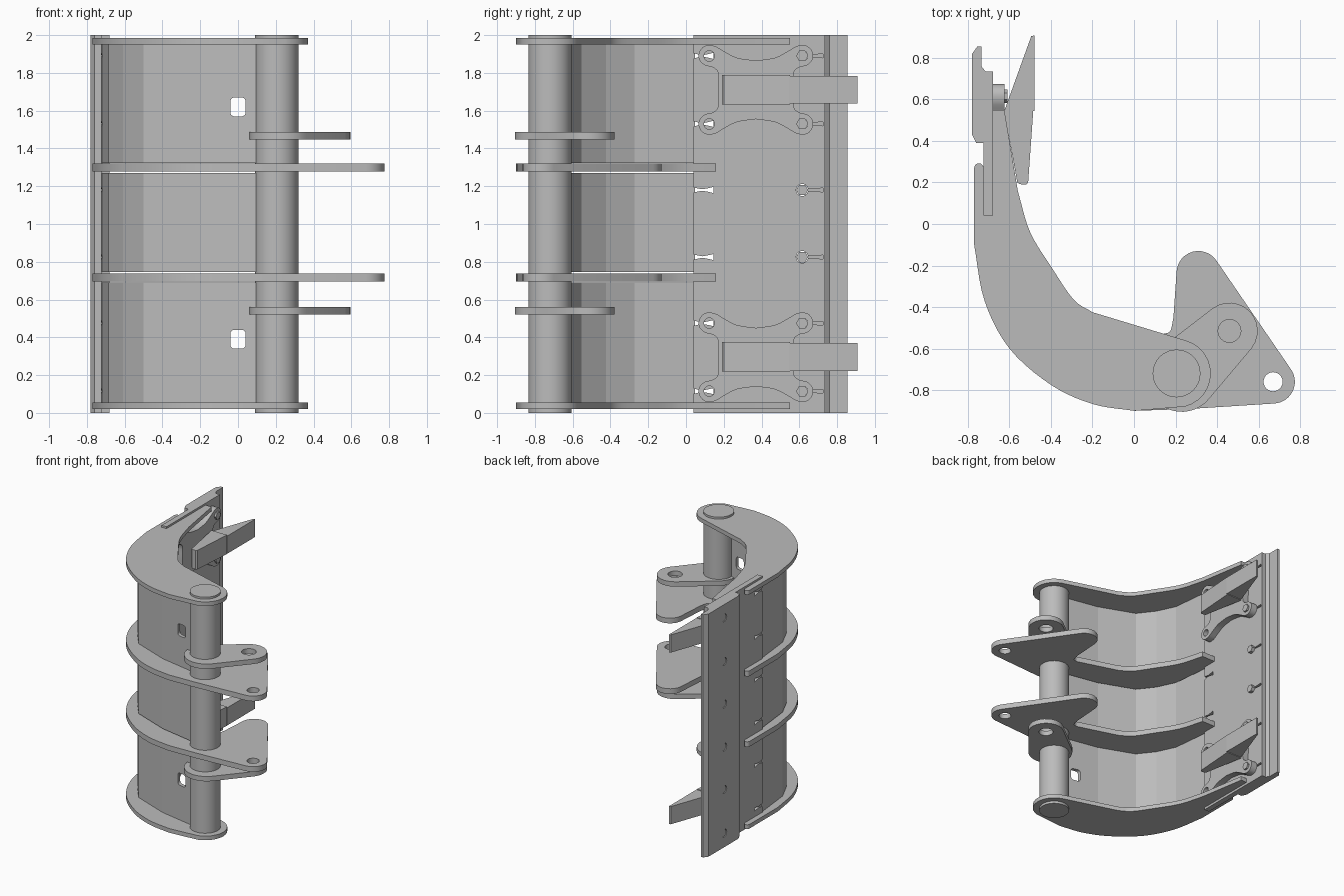
import bpy, bmesh
from math import sin, cos, radians
from mathutils import Vector

if "Cube" in bpy.data.objects:
    bpy.data.objects.remove(bpy.data.objects["Cube"], do_unlink=True)

grey = bpy.data.materials.new("steel_grey")
grey.use_nodes = True
COLOUR = (0.5, 0.5, 0.5, 1)
grey.diffuse_color = COLOUR
grey.node_tree.nodes["Principled BSDF"].inputs["Base Color"].default_value = COLOUR


def arc(cx, cy, r, start, end, n=12):
    angles = [radians(start + (end - start) * i / n) for i in range(n + 1)]
    return [(cx + r * cos(a), cy + r * sin(a)) for a in angles]


def circle(cx, cy, r, n=24):
    return arc(cx, cy, r, 0, 360, n)[:-1]


def spline(points, n=5):
    """Smooth curve through the points."""
    p = [Vector(q) for q in points]
    p = [2 * p[0] - p[1]] + p + [2 * p[-1] - p[-2]]
    out = []
    for a, b, c, d in zip(p, p[1:], p[2:], p[3:]):
        for i in range(n):
            t = i / n
            q = b + (c - a) * t / 2 + (a - 2.5 * b + 2 * c - d / 2) * t**2
            q += (1.5 * (b - c) + (d - a) / 2) * t**3
            out.append(tuple(q))
    return out + [tuple(p[-2])]


def plate(name, outline, lo, hi, axis="z", holes=(), smooth=True):
    """Extrude an outline with holes along one axis."""
    place = {"z": lambda u, v, w: (u, v, w),
             "x": lambda u, v, w: (w, u, v),
             "y": lambda u, v, w: (u, w, v)}[axis]
    bm = bmesh.new()
    edges = []
    for loop in [outline, *holes]:
        vs = [bm.verts.new(place(u, v, lo)) for u, v in loop]
        edges += [bm.edges.new((vs[i - 1], vs[i])) for i in range(len(vs))]
    if holes:
        bmesh.ops.triangle_fill(bm, use_beauty=True, edges=edges, normal=place(0, 0, 1))
    else:
        bm.faces.new(vs)
    new = bmesh.ops.extrude_face_region(bm, geom=bm.faces[:])["geom"]
    bmesh.ops.translate(bm, vec=place(0, 0, hi - lo),
                        verts=[g for g in new if isinstance(g, bmesh.types.BMVert)])
    bmesh.ops.recalc_face_normals(bm, faces=bm.faces[:])
    mesh = bpy.data.meshes.new(name)
    bm.to_mesh(mesh)
    bm.free()
    mesh.materials.append(grey)
    ob = bpy.data.objects.new(name, mesh)
    bpy.context.collection.objects.link(ob)
    if smooth:
        activate(ob)
        bpy.ops.object.shade_smooth_by_angle(angle=radians(25))
    return ob


def activate(ob):
    bpy.ops.object.select_all(action="DESELECT")
    ob.select_set(True)
    bpy.context.view_layer.objects.active = ob


def cut(ob, outline, lo, hi, axis):
    """Cut an extruded outline out of an object."""
    cutter = plate("cutter", outline, lo, hi, axis, smooth=False)
    cutter.hide_render = True
    activate(ob)
    mod = ob.modifiers.new("cut", "BOOLEAN")
    mod.operation = "DIFFERENCE"
    mod.solver = "EXACT"
    mod.object = cutter
    bpy.ops.object.modifier_apply(modifier=mod.name)
    bpy.data.objects.remove(cutter, do_unlink=True)


# Shared curves of the curved ribs
PX, PY = 0.205, -0.72
inner = spline([(-0.56, 0.16), (-0.5, -0.04), (-0.39, -0.22), (-0.29, -0.365), (-0.2, -0.425)])
outer = spline([(0, -0.9), (-0.2, -0.867), (-0.4, -0.775), (-0.6, -0.6),
                (-0.72, -0.37), (-0.77, -0.1)])
tip = arc(-0.7475, 0.27, 0.0225, 180, 0, 8) + [(-0.725, 0.04), (-0.68, 0.04)]

# End plates
end_shape = ([(-0.68, 0.55), (-0.625, 0.55)] + inner
             + arc(PX, PY, 0.165, 73, -75) + outer + tip)
for name, z in (("lower_end_plate", 0.02), ("upper_end_plate", 1.95)):
    plate(name, end_shape, z, z + 0.034)

# Middle ribs with linkage ears
rib_shape = ([(-0.68, 0.16)] + inner
             + spline([(0.14, -0.53), (0.175, -0.515), (0.19, -0.45)], 4)
             + arc(0.31, -0.235, 0.105, 175, 35) + arc(0.67, -0.76, 0.105, 35, -88)
             + [(0.25, -0.892)] + outer + tip)
for name, z in (("lower_rib", 0.695), ("upper_rib", 1.277)):
    plate(name, rib_shape, z, z + 0.043, holes=[circle(0.67, -0.76, 0.046)])

# Small pin lugs
lug_shape = arc(0.46, -0.515, 0.136, 128, -39) + arc(0.23, -0.735, 0.17, -39, -232, 20)
for name, z in (("lower_lug", 0.52), ("upper_lug", 1.447)):
    plate(name, lug_shape, z, z + 0.04, holes=[circle(0.46, -0.515, 0.055)])

# Pivot tube
plate("pivot_tube", circle(PX, PY, 0.115, 40), 0, 2)

# Folded skin, in three panels between the ribs
path = [Vector(p) for p in ((0.11, -0.755), (-0.2, -0.695), (-0.5, -0.58),
                            (-0.61, -0.44), (-0.685, -0.28), (-0.72, 0.045))]
back = []
for i, p in enumerate(path):
    d = (path[min(i + 1, len(path) - 1)] - path[max(i - 1, 0)]).normalized()
    back.append(p + Vector((d.y, -d.x)) * 0.03)
skin_shape = [tuple(p) for p in path + back[::-1]]
for name, lo, hi, slot in (("lower_skin", 0.05, 0.69, 0.39),
                           ("middle_skin", 0.745, 1.27, None),
                           ("upper_skin", 1.322, 1.955, 1.62)):
    skin = plate(name, skin_shape, lo, hi, smooth=False)
    if slot:
        rounded = []
        for sx, sz, a in ((1, 1, 0), (-1, 1, 90), (-1, -1, 180), (1, -1, 270)):
            rounded += arc(sx * 0.02, slot + sz * 0.03, 0.02, a, a + 90, 5)
        cut(skin, rounded, -1, -0.3, "y")

# Base edge with its bolt-on blade
base = plate("base_edge", [(-0.68, 0.04), (-0.68, 0.735), (-0.715, 0.735), (-0.735, 0.76),
                           (-0.735, 0.855), (-0.755, 0.855), (-0.78, 0.82), (-0.78, 0.43),
                           (-0.76, 0.39), (-0.725, 0.39), (-0.725, 0.04)], 0, 2, smooth=False)

# Bolt rows: keyhole slots at the rear, hex bolts at the front
BOLT_Z = (0.115, 0.475, 0.825, 1.18, 1.53, 1.89)
for i, z in enumerate(BOLT_Z):
    half = [(0.03, 0.016), (0.065, 0.008), (0.085, 0.004), (0.11, 0.008), (0.145, 0.016)]
    bow = [(y, z + h) for y, h in half] + [(y, z - h) for y, h in half[::-1]]
    cut(base, bow, -0.9, -0.6, "x")
    cut(base, circle(0.615, z, 0.032), -0.9, -0.6, "x")
    cut(base, [(0.63, z - 0.005), (0.725, z - 0.01), (0.725, z + 0.01), (0.63, z + 0.005)],
        -0.7, -0.6, "x")
    top = -0.655 if i in (2, 3) else -0.61
    plate("bolt_%d" % (i + 1), circle(0.615, z, 0.032, 6), -0.775, top, "x", smooth=False)

# Tooth mounts, adapters and teeth
quarter = spline([(0, 0.155), (0.1, 0.17), (0.17, 0.205), (0.22, 0.233), (0.27, 0.233),
                  (0.3, 0.2), (0.3, 0.16), (0.27, 0.13), (0.23, 0.12), (0.2, 0.09), (0.2, 0)], 3)
upper = quarter[::-1] + [(-u, v) for u, v in quarter[1:]]
clover = upper + [(u, -v) for u, v in upper[-2:0:-1]]
for side, z in (("lower", 0.295), ("upper", 1.71)):
    holes = [circle(0.37 + su * 0.247, z + sv * 0.18, 0.028, 16)
             for su in (-1, 1) for sv in (-1, 1)]
    plate(side + "_tooth_mount", [(0.37 + u, z + v) for u, v in clover],
          -0.68, -0.625, "x", holes=holes)
    plate(side + "_tooth_adapter", [(-0.627, 0.55), (-0.562, 0.2), (-0.552, 0.192),
                                    (-0.52, 0.19), (-0.51, 0.2), (-0.485, 0.55)],
          z - 0.077, z + 0.08, smooth=False)
    plate(side + "_tooth", [(-0.625, 0.545), (-0.495, 0.905), (-0.48, 0.908), (-0.48, 0.545)],
          z - 0.072, z + 0.074, smooth=False)
